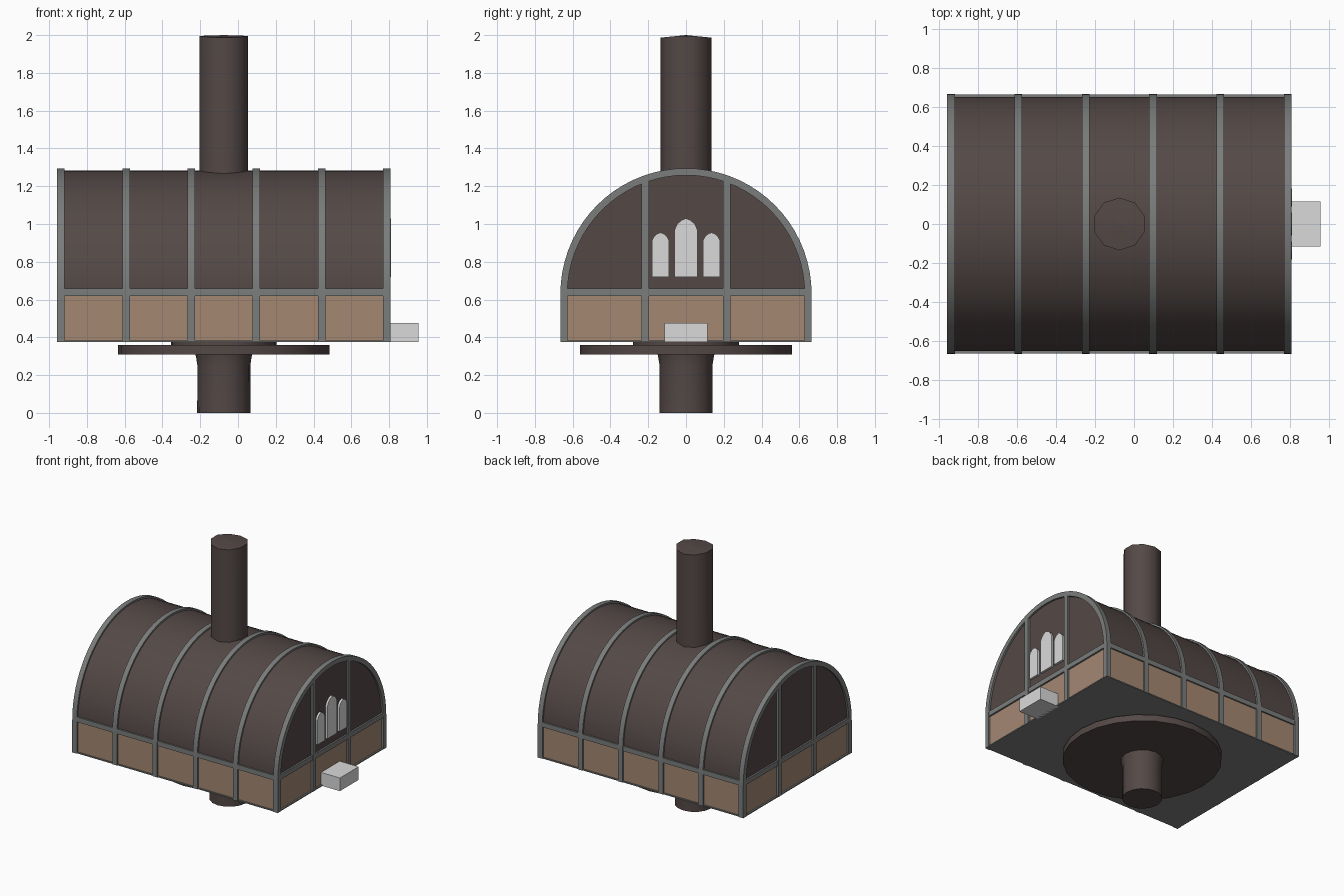
import bpy, bmesh, math

if "Cube" in bpy.data.objects:
    bpy.data.objects.remove(bpy.data.objects["Cube"])

CX = -0.075                     # centre of the hut and mast
X0, X1 = -0.957, 0.807          # ends of the hut
R, ZC, ZB = 0.665, 0.63, 0.375  # arch radius, arch centre height, floor height


def material(name, rgb):
    m = bpy.data.materials.new(name)
    m.diffuse_color = (*rgb, 1)
    m.use_nodes = True
    m.node_tree.nodes["Principled BSDF"].inputs["Base Color"].default_value = m.diffuse_color
    return m


DARK = material("dark brown", (0.088, 0.066, 0.062))
TAN = material("tan wall", (0.37, 0.245, 0.167))
GREY = material("frame grey", (0.195, 0.205, 0.2))
PALE = material("pale grey", (0.70, 0.70, 0.70))


def finish(name, bm, mat, smooth=False):
    bmesh.ops.recalc_face_normals(bm, faces=bm.faces)
    me = bpy.data.meshes.new(name)
    bm.to_mesh(me)
    bm.free()
    me.materials.append(mat)
    ob = bpy.data.objects.new(name, me)
    bpy.context.collection.objects.link(ob)
    if smooth:
        bpy.ops.object.select_all(action='DESELECT')
        ob.select_set(True)
        bpy.context.view_layer.objects.active = ob
        bpy.ops.object.shade_smooth_by_angle(angle=math.radians(40))
    return ob


def box(name, x, y, z, mat):
    bm = bmesh.new()
    bmesh.ops.create_cube(bm, size=1)
    for v in bm.verts:
        v.co = [(a + b) / 2 + c * (b - a) for (a, b), c in zip((x, y, z), v.co)]
    return finish(name, bm, mat)


def extrude_x(name, pts, xa, xb, mat, smooth=False):
    """Extrude a closed (y, z) outline along x."""
    bm = bmesh.new()
    f = bm.faces.new([bm.verts.new((xa, y, z)) for y, z in pts])
    ext = bmesh.ops.extrude_face_region(bm, geom=[f])["geom"]
    for v in ext:
        if isinstance(v, bmesh.types.BMVert):
            v.co.x = xb
    return finish(name, bm, mat, smooth)


def arch(r, foot, n=36):
    """Semicircle with straight legs down to the foot height."""
    arc = [(r * math.cos(math.pi * i / n), ZC + r * math.sin(math.pi * i / n)) for i in range(n + 1)]
    return [(r, foot)] + arc + [(-r, foot)]


def arch_rib(name, xa, xb, ro, ri):
    """Hoop made of matching outer and inner arches."""
    bm = bmesh.new()
    loops = [[bm.verts.new((x, y, z)) for y, z in arch(r, ZB)]
             for x, r in ((xa, ro), (xb, ro), (xb, ri), (xa, ri))]
    for k in range(4):
        a, b = loops[k], loops[(k + 1) % 4]
        for i in range(len(a) - 1):
            bm.faces.new((a[i], a[i + 1], b[i + 1], b[i]))
    for i in (0, -1):
        bm.faces.new([l[i] for l in loops])
    return finish(name, bm, GREY, True)


def lathe(name, profile, n, mat, turn=0.0):
    """Turned solid about the mast axis from (radius, z) points."""
    bm = bmesh.new()
    rings = [[bm.verts.new((CX + r * math.cos(turn + math.tau * i / n),
                            r * math.sin(turn + math.tau * i / n), z)) for i in range(n)]
             for r, z in profile]
    for a, b in zip(rings, rings[1:]):
        for i in range(n):
            j = (i + 1) % n
            bm.faces.new((a[i], a[j], b[j], b[i]))
    bm.faces.new(rings[0])
    bm.faces.new(rings[-1])
    return finish(name, bm, mat, True)


# hut body
box("lower_wall", (X0 + 0.014, X1 - 0.014), (-0.652, 0.652), (0.38, 0.64), TAN)
extrude_x("vaulted_roof", arch(0.652, 0.625), X0 + 0.014, X1 - 0.014, DARK, True)
box("floor", (X0 + 0.002, X1 - 0.002), (-0.66, 0.66), (ZB, 0.384), GREY)
box("waist_rail", (X0 + 0.001, X1 - 0.001), (-0.663, 0.663), (0.62, 0.658), GREY)

# hoops along the roof, with legs as wall posts
W = 0.039
for i in range(6):
    x = X0 + i * (X1 - X0 - W) / 5
    arch_rib(f"roof_rib_{i + 1}", x, x + W, R, R - 0.037)

# upright posts on both end walls
for side, (xa, xb) in {"left": (X0, X0 + 0.03), "right": (X1 - 0.03, X1)}.items():
    for y in (-0.215, 0.215):
        box(f"{side}_end_post", (xa, xb), (y - 0.02, y + 0.02), (ZB, 1.245), GREY)

# pointed windows on the right end
for name, y, w, top in (("middle", 0, 0.06, 1.03), ("near", -0.135, 0.046, 0.955), ("far", 0.135, 0.046, 0.955)):
    half = [(w, 0.72), (w, top - w), (0.78 * w, top - 0.5 * w), (0.4 * w, top - 0.17 * w)]
    pts = [(y + a, z) for a, z in half] + [(y, top)] + [(y - a, z) for a, z in reversed(half)]
    extrude_x(f"{name}_window", pts, X1 - 0.02, X1 + 0.002, PALE)

# doorstep
box("doorstep", (X1 - 0.02, 0.955), (-0.115, 0.115), (ZB, 0.477), PALE)

# mast above the roof, with a slightly ridged top
mast = lathe("upper_mast", [(0.135, 1.2), (0.135, 2.0), (0.001, 2.0)], 10, DARK, math.pi / 2)
for v in mast.data.vertices:
    if v.co.z > 1.9:
        v.co.z -= 0.1 * abs(v.co.y)

# turntable and pedestal
lathe("turntable", [(0.56, 0.31), (0.56, 0.36)], 24, DARK)
lathe("turntable_hub", [(0.28, 0.35), (0.28, 0.378)], 24, DARK)
lathe("pedestal", [(0.141, 0), (0.14, 0.25), (0.146, 0.29), (0.153, 0.32)], 16, DARK)
